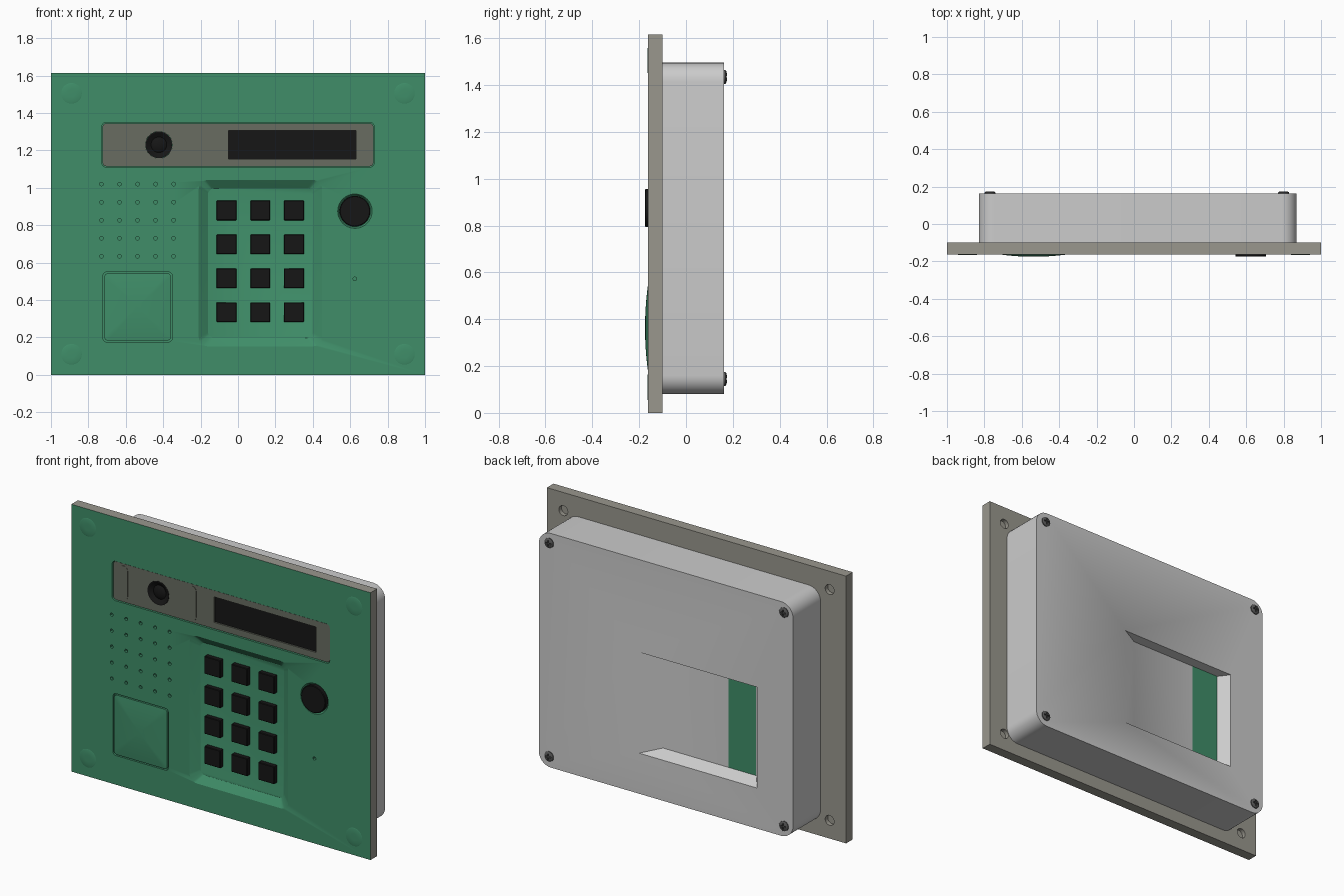
import bpy, bmesh, math
from mathutils import Vector

if "Cube" in bpy.data.objects:
    bpy.data.objects.remove(bpy.data.objects["Cube"])


def material(name, rgb):
    m = bpy.data.materials.new(name)
    m.diffuse_color = (*rgb, 1)
    m.use_nodes = True
    m.node_tree.nodes["Principled BSDF"].inputs["Base Color"].default_value = m.diffuse_color
    return m


GREEN = material("green_paint", (0.05, 0.27, 0.14))
TAUPE = material("panel_edge", (0.32, 0.31, 0.27))
FRAME = material("frame_grey", (0.14, 0.15, 0.12))
BLACK = material("black_plastic", (0.008, 0.008, 0.008))
STEEL = material("dark_steel", (0.09, 0.09, 0.09))


def loft(bm, rings, n=6):
    """Stack of rounded rectangles along y: (y, cx, cz, half_w, half_h, radius)."""
    loops = []
    for y, cx, cz, hw, hh, r in rings:
        loop = []
        for q, (sx, sz) in enumerate(((1, 1), (-1, 1), (-1, -1), (1, -1))):
            steps = n if r > 0 else 0
            for i in range(steps + 1):
                a = math.pi / 2 * (q + (i / steps if steps else 0))
                loop.append(bm.verts.new((cx + sx * (hw - r) + r * math.cos(a), y,
                                          cz + sz * (hh - r) + r * math.sin(a))))
        loops.append(loop)
    for a, b in zip(loops, loops[1:]):
        for i in range(len(a)):
            j = (i + 1) % len(a)
            bm.faces.new((a[i], a[j], b[j], b[i]))
    bm.faces.new(loops[0])
    bm.faces.new(loops[-1])


def prism(bm, y0, y1, cx, cz, hw, hh, r=0, n=6):
    loft(bm, [(y0, cx, cz, hw, hh, r), (y1, cx, cz, hw, hh, r)], n)


def disc(bm, cx, cz, profile, n=8):
    loft(bm, [(y, cx, cz, r, r, r) for y, r in profile], n)


def finish(bm, name, mat=None):
    bmesh.ops.remove_doubles(bm, verts=bm.verts, dist=1e-5)
    bmesh.ops.recalc_face_normals(bm, faces=bm.faces)
    me = bpy.data.meshes.new(name)
    bm.to_mesh(me)
    bm.free()
    ob = bpy.data.objects.new(name, me)
    bpy.context.collection.objects.link(ob)
    if mat:
        me.materials.append(mat)
    return ob


def cut(ob, bm):
    cutter = finish(bm, "cutter")
    cutter.hide_render = True
    mod = ob.modifiers.new("cut", 'BOOLEAN')
    mod.operation, mod.solver, mod.object = 'DIFFERENCE', 'EXACT', cutter
    dg = bpy.context.evaluated_depsgraph_get()
    me = bpy.data.meshes.new_from_object(ob.evaluated_get(dg))
    ob.modifiers.clear()
    ob.data = me
    bpy.data.objects.remove(cutter)


F, B = -0.163, -0.10          # panel front and back
BACK = 0.163                  # back of the housing
OUT = -0.2
CORNERS = [(x, z) for x in (-0.89, 0.89) for z in (0.11, 1.505)]

# Front panel with its recesses and holes
bm = bmesh.new()
prism(bm, F, B, 0, 0.8075, 1, 0.8075)
panel = finish(bm, "front_panel", GREEN)
bm = bmesh.new()
prism(bm, OUT, -0.135, 0, 1.23, 0.728, 0.119, 0.022)
loft(bm, [(OUT, 0.12, 0.597, 0.33, 0.445, 0.05), (F, 0.12, 0.597, 0.33, 0.445, 0.05),
          (-0.13, 0.12, 0.597, 0.28, 0.4, 0.03)])
prism(bm, OUT, -0.145, -0.537, 0.363, 0.185, 0.187, 0.02)
disc(bm, 0.625, 0.875, [(OUT, 0.092), (F, 0.092), (-0.15, 0.084)])
for i in range(5):
    for j in range(5):
        disc(bm, -0.73 + i * 0.0965, 1.02 - j * 0.0965, [(OUT, 0.01), (-0.145, 0.01)], 3)
disc(bm, 0.625, 0.513, [(OUT, 0.01), (-0.145, 0.01)], 3)
for x, z in CORNERS:
    disc(bm, x, z, [(-0.125, 0.03), (0, 0.03)], 5)
cut(panel, bm)
panel.data.materials.clear()
panel.data.materials.append(GREEN)
panel.data.materials.append(TAUPE)
for p in panel.data.polygons:
    c = p.center
    edge = abs(c.x) > 0.999 or c.z < 0.001 or c.z > 1.614
    p.material_index = int(edge or c.y > -0.126)

# Low covers over the corner fixings
bm = bmesh.new()
for x, z in CORNERS:
    disc(bm, x, z, [(-0.16, 0.055), (F, 0.055), (-0.1645, 0.05), (-0.165, 0.02)])
finish(bm, "corner_covers", GREEN)

# Display frame with window and camera opening
bm = bmesh.new()
prism(bm, -0.157, -0.135, 0, 1.23, 0.724, 0.115, 0.02)
frame = finish(bm, "display_frame", FRAME)
bm = bmesh.new()
prism(bm, OUT, -0.12, 0.29, 1.23, 0.342, 0.077)
disc(bm, -0.423, 1.23, [(OUT, 0.072), (-0.12, 0.072)])
cut(frame, bm)
bm = bmesh.new()
for x in (-0.653, -0.195):
    prism(bm, -0.159, -0.15, x, 1.23, 0.026, 0.104, 0.026)
finish(bm, "lamp_covers", FRAME)
bm = bmesh.new()
prism(bm, -0.147, -0.13, 0.29, 1.23, 0.345, 0.08)
finish(bm, "display_window", BLACK)

# Camera: conical surround and domed lens
bm = bmesh.new()
disc(bm, -0.423, 1.23, [(-0.13, 0.0715), (-0.158, 0.0715), (-0.158, 0.066), (-0.143, 0.042),
                        (-0.147, 0.036), (-0.152, 0.022), (-0.154, 0.008)])
finish(bm, "camera_lens", BLACK)

# Keypad
for row in range(4):
    for col in range(3):
        x, z = -0.061 + 0.18 * col, 0.335 + 0.1815 * row
        bm = bmesh.new()
        loft(bm, [(-0.128, x, z, 0.053, 0.053, 0.003), (-0.156, x, z, 0.053, 0.053, 0.003),
                  (-0.159, x, z, 0.05, 0.05, 0.003)], 2)
        finish(bm, f"key_{row}_{col}", BLACK)

# Round button
bm = bmesh.new()
disc(bm, 0.625, 0.875, [(-0.148, 0.082), (-0.172, 0.082), (-0.175, 0.078)], 10)
finish(bm, "round_button", BLACK)

# Domed square flap
bm = bmesh.new()
rings = [(-0.144, -0.537, 0.363, 0.178, 0.18, 0.02)]
for i in range(9):
    s = 1 - i * 0.11
    rings.append((-0.175 + 0.012 * s * s, -0.537, 0.363, 0.178 * s, 0.18 * s, 0.02 * s))
loft(bm, rings, 4)
finish(bm, "square_flap", GREEN)

# Rear housing with tapered pocket
bm = bmesh.new()
prism(bm, B, BACK, 0.02, 0.7875, 0.85, 0.7075, 0.08, 8)
housing = finish(bm, "rear_housing")
bm = bmesh.new()
loft(bm, [(0.2, -0.195, 0.63, 0.395, 0.305, 0), (BACK, -0.195, 0.63, 0.395, 0.305, 0),
          (0.1, -0.228, 0.648, 0.312, 0.285, 0)])
cut(housing, bm)
bm = bmesh.new()
prism(bm, 0.095, 0.102, -0.447, 0.648, 0.092, 0.284)
finish(bm, "pocket_strip", GREEN)

# Cross-head screws on the housing
for x in (-0.77, 0.80):
    for z in (0.145, 1.435):
        bm = bmesh.new()
        disc(bm, x, z, [(0.16, 0.03), (0.168, 0.03), (0.173, 0.023), (0.175, 0.012)], 6)
        screw = finish(bm, "housing_screw", STEEL)
        for w, h in ((0.018, 0.004), (0.004, 0.018)):
            bm = bmesh.new()
            prism(bm, 0.167, 0.19, x, z, w, h)
            cut(screw, bm)

# Smooth curved surfaces, keep sharp edges
bpy.ops.object.select_all(action='SELECT')
bpy.context.view_layer.objects.active = panel
bpy.ops.object.shade_smooth_by_angle()
